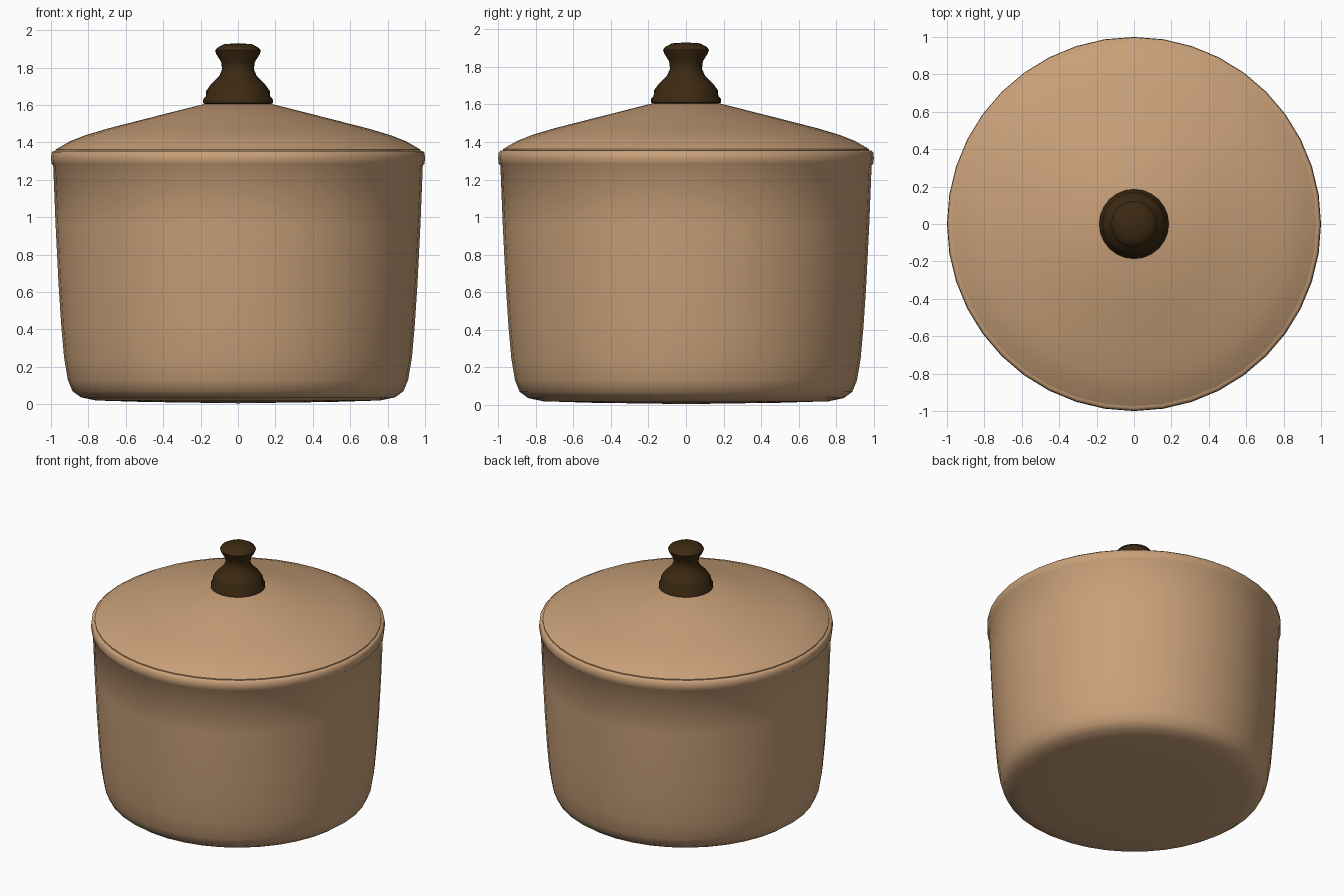
import bpy, bmesh, math

if "Cube" in bpy.data.objects:
    bpy.data.objects.remove(bpy.data.objects["Cube"])


def material(name, rgb):
    m = bpy.data.materials.new(name)
    m.diffuse_color = (*rgb, 1)
    m.use_nodes = True
    m.node_tree.nodes["Principled BSDF"].inputs["Base Color"].default_value = m.diffuse_color
    return m


def lathe(name, profile, segments, mat, angle):
    """Spin an (r, z) profile, listed from bottom to top, around the z axis."""
    bm = bmesh.new()
    rings = []
    for r, z in profile:
        if r == 0:
            rings.append([bm.verts.new((0, 0, z))] * segments)
        else:
            rings.append([bm.verts.new((r * math.cos(math.tau * i / segments),
                                        r * math.sin(math.tau * i / segments), z))
                          for i in range(segments)])
    for low, high in zip(rings, rings[1:]):
        for i in range(segments):
            j = (i + 1) % segments
            corners = dict.fromkeys((low[i], low[j], high[j], high[i]))
            bm.faces.new(list(corners))
    mesh = bpy.data.meshes.new(name)
    bm.to_mesh(mesh)
    bm.free()
    mesh.materials.append(mat)
    ob = bpy.data.objects.new(name, mesh)
    bpy.context.collection.objects.link(ob)
    bpy.ops.object.select_all(action='DESELECT')
    ob.select_set(True)
    bpy.context.view_layer.objects.active = ob
    bpy.ops.object.shade_smooth_by_angle(angle=math.radians(angle))
    return ob


copper = material("tan_copper", (0.58, 0.35, 0.19))
wood = material("dark_wood", (0.045, 0.022, 0.006))

# Pot: rounded base, slightly flared wall, rolled rim turned inwards
lathe("pot", [(0, 0.005), (0.5, 0.012), (0.76, 0.02), (0.84, 0.037), (0.885, 0.07),
              (0.91, 0.13), (0.93, 0.25), (0.945, 0.42), (0.96, 0.65), (0.975, 0.95),
              (0.988, 1.275), (0.997, 1.285), (1.0, 1.315), (0.997, 1.345),
              (0.985, 1.355), (0.965, 1.355)], 40, copper, 50)

# Lid: shallow cone with a rounded shoulder
lathe("lid", [(0.975, 1.353), (0.975, 1.362), (0.9, 1.405), (0.82, 1.437),
              (0.7, 1.473), (0.45, 1.537), (0.18, 1.605), (0, 1.607)], 40, copper, 40)

# Knob: turned foot, waisted neck and flat cap
lathe("knob", [(0.17, 1.602), (0.186, 1.61), (0.186, 1.63), (0.172, 1.646),
               (0.17, 1.675), (0.145, 1.71), (0.1, 1.755), (0.085, 1.79),
               (0.09, 1.83), (0.115, 1.87), (0.122, 1.89), (0.112, 1.905),
               (0.075, 1.925), (0, 1.93)], 24, wood, 45)
